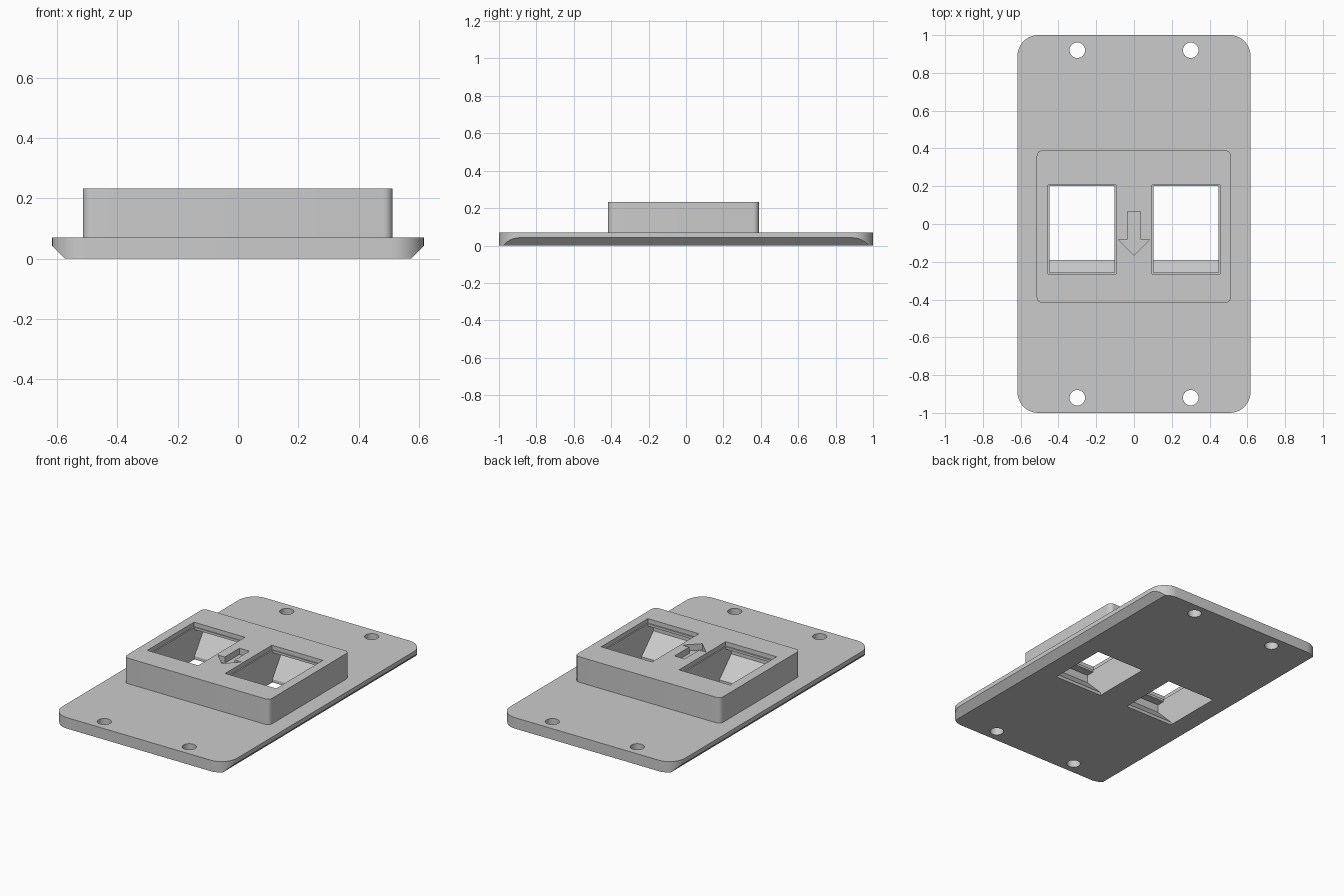
import bpy
import bmesh
import math
from mathutils import Vector

default = bpy.data.objects.get("Cube")
if default:
    bpy.data.objects.remove(default, do_unlink=True)

grey = bpy.data.materials.new("light grey plastic")
grey.use_nodes = True
GREY = (0.6, 0.6, 0.6, 1)
grey.diffuse_color = GREY
grey.node_tree.nodes["Principled BSDF"].inputs["Base Color"].default_value = GREY


def prism(name, outline, low, high, axis="z"):
    """Extrude a 2D outline along an axis (x: outline is y,z; y: x,z; z: x,y)."""
    place = {"x": lambda a, b, t: (t, a, b),
             "y": lambda a, b, t: (a, t, b),
             "z": lambda a, b, t: (a, b, t)}[axis]
    bm = bmesh.new()
    face = bm.faces.new([bm.verts.new(place(a, b, low)) for a, b in outline])
    out = bmesh.ops.extrude_face_region(bm, geom=[face])
    moved = [v for v in out["geom"] if isinstance(v, bmesh.types.BMVert)]
    bmesh.ops.translate(bm, verts=moved, vec=Vector(place(0, 0, high - low)))
    bmesh.ops.recalc_face_normals(bm, faces=bm.faces)
    mesh = bpy.data.meshes.new(name)
    bm.to_mesh(mesh)
    bm.free()
    mesh.materials.append(grey)
    obj = bpy.data.objects.new(name, mesh)
    bpy.context.collection.objects.link(obj)
    return obj


def rounded(x0, x1, y0, y1, r, steps=10):
    """Rectangle outline with rounded corners."""
    corners = [(x1 - r, y1 - r), (x0 + r, y1 - r), (x0 + r, y0 + r), (x1 - r, y0 + r)]
    return [(cx + r * math.cos(math.pi / 2 * (i + k / steps)),
             cy + r * math.sin(math.pi / 2 * (i + k / steps)))
            for i, (cx, cy) in enumerate(corners) for k in range(steps + 1)]


def rect(x0, x1, y0, y1):
    return [(x0, y0), (x1, y0), (x1, y1), (x0, y1)]


def combine(target, tool, operation):
    """Apply a boolean and discard the tool."""
    mod = target.modifiers.new("shape", "BOOLEAN")
    mod.operation = operation
    mod.solver = "EXACT"
    mod.object = tool
    bpy.context.view_layer.update()
    graph = bpy.context.evaluated_depsgraph_get()
    mesh = bpy.data.meshes.new_from_object(target.evaluated_get(graph))
    target.modifiers.clear()
    target.data = mesh
    bpy.data.objects.remove(tool, do_unlink=True)


# Base plate: rounded corners, long sides bevelled underneath
plate = prism("wall_plate", rounded(-0.617, 0.617, -1, 1, 0.11), 0, 0.07)
section = [(-0.57, -0.005), (0.57, -0.005), (0.625, 0.05),
           (0.625, 0.2), (-0.625, 0.2), (-0.625, 0.05)]
combine(plate, prism("bevel_section", section, -1.2, 1.2, "y"), "INTERSECT")

# Raised socket block
block = prism("socket_block", rounded(-0.515, 0.513, -0.417, 0.39, 0.03, 6), 0.03, 0.233)
combine(plate, block, "UNION")

# Two jack sockets with sloped latch pockets beneath a retaining lip
pocket = [(-0.19, -0.05), (-0.19, 0.02), (-0.31, 0.14), (-0.31, 0.19),
          (-0.257, 0.19), (-0.257, 0.3), (0.2, 0.3), (0.2, 0.19),
          (0.29, 0.19), (0.29, 0.15), (0.2, 0.02), (0.2, -0.05)]
for x0, x1 in ((-0.455, -0.095), (0.095, 0.455)):
    combine(plate, prism("socket_cut", pocket, x0 + 0.008, x1 - 0.008, "x"), "DIFFERENCE")
    combine(plate, prism("lip_cut", rect(x0, x1, -0.265, 0.206), 0.205, 0.3), "DIFFERENCE")

# Engraved direction arrow
arrow = [(0, -0.165), (0.083, -0.083), (0.035, -0.083), (0.035, 0.065),
         (-0.035, 0.065), (-0.035, -0.083), (-0.083, -0.083)]
combine(plate, prism("arrow_cut", arrow, 0.193, 0.3), "DIFFERENCE")

# Four screw holes
for sx in (-0.3, 0.3):
    for sy in (-0.92, 0.92):
        r = 0.041
        hole = rounded(sx - r, sx + r, sy - r, sy + r, r * 0.999, 8)
        combine(plate, prism("screw_cut", hole, -0.1, 0.2), "DIFFERENCE")

# Smooth the round corners, keep the other edges crisp
plate.data.polygons.foreach_set("use_smooth", [True] * len(plate.data.polygons))
plate.data.set_sharp_from_angle(angle=math.radians(30))
